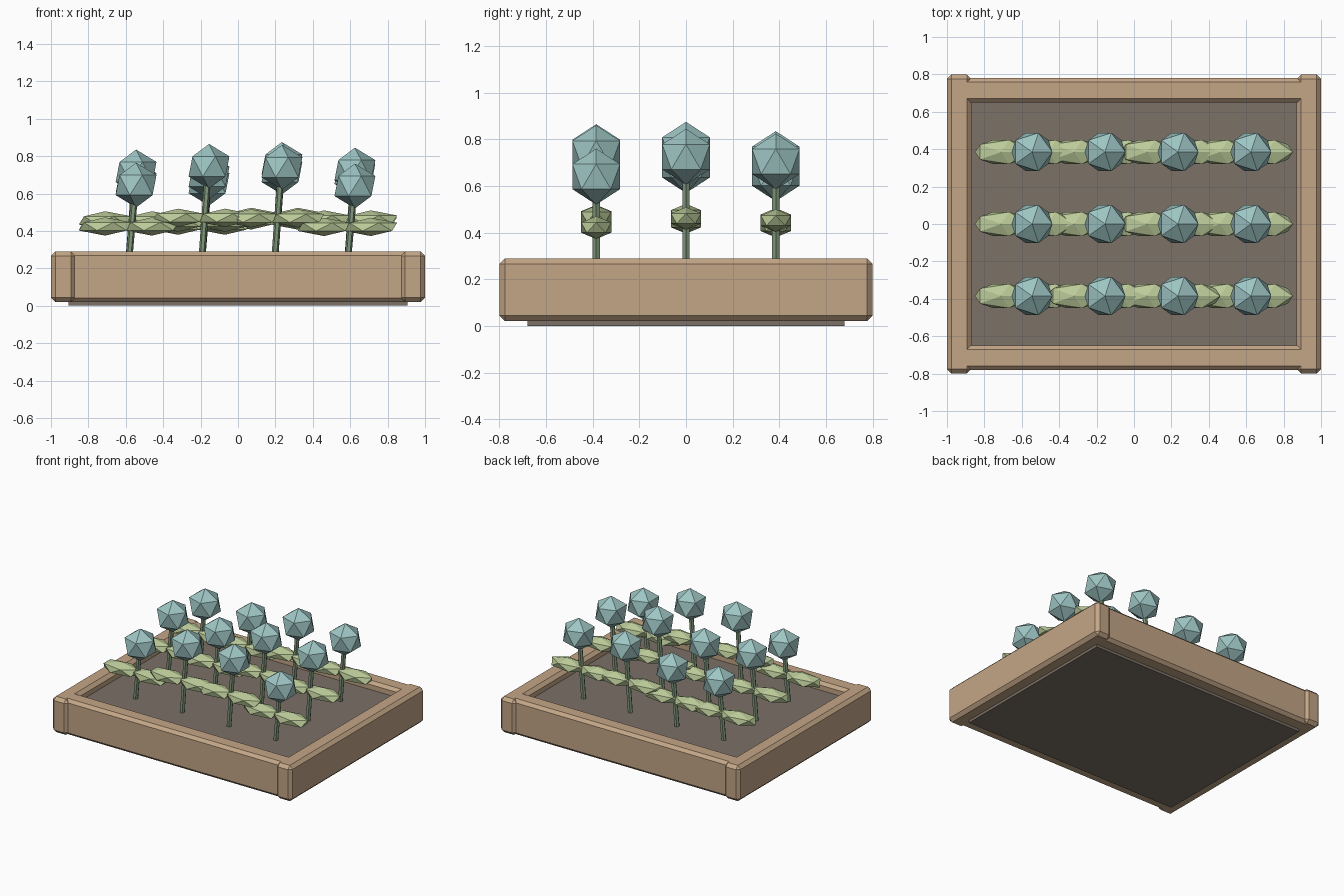
import bpy, bmesh
from mathutils import Vector, Matrix

if "Cube" in bpy.data.objects:
    bpy.data.objects.remove(bpy.data.objects["Cube"])


def material(name, rgb):
    m = bpy.data.materials.new(name)
    m.diffuse_color = (*rgb, 1)
    m.use_nodes = True
    m.node_tree.nodes["Principled BSDF"].inputs["Base Color"].default_value = m.diffuse_color
    return m


WOOD = material("wood", (0.55, 0.38, 0.24))
SOIL = material("soil", (0.20, 0.165, 0.135))
STEM = material("stem_green", (0.22, 0.32, 0.20))
LEAF = material("leaf_green", (0.50, 0.60, 0.32))
HEAD = material("head_blue_green", (0.34, 0.56, 0.55))


def finish(name, bm, mat):
    me = bpy.data.meshes.new(name)
    bm.to_mesh(me)
    bm.free()
    me.materials.append(mat)
    ob = bpy.data.objects.new(name, me)
    bpy.context.collection.objects.link(ob)
    return ob


def box(name, lo, hi, mat, bevel=0):
    lo, hi = Vector(lo), Vector(hi)
    bm = bmesh.new()
    bmesh.ops.create_cube(bm, size=1, matrix=Matrix.Translation((lo + hi) / 2)
                          @ Matrix.Diagonal((*(hi - lo), 1)))
    ob = finish(name, bm, mat)
    if bevel:
        mod = ob.modifiers.new("chamfer", 'BEVEL')
        mod.width = bevel
        mod.segments = 1
    return ob


def blob(name, centre, radii, mat):
    bm = bmesh.new()
    bmesh.ops.create_icosphere(bm, subdivisions=1, radius=1,
                               matrix=Matrix.Translation(centre) @ Matrix.Diagonal((*radii, 1)))
    return finish(name, bm, mat)


def stem(name, a, b, radius):
    a, b = Vector(a), Vector(b)
    d = b - a
    bm = bmesh.new()
    bmesh.ops.create_cone(bm, cap_ends=True, segments=6, radius1=radius, radius2=radius,
                          depth=d.length,
                          matrix=Matrix.Translation((a + b) / 2)
                          @ d.to_track_quat('Z', 'Y').to_matrix().to_4x4())
    return finish(name, bm, STEM)


# Raised bed: chamfered boards around a soil block
for side, s in (("left", -1), ("right", 1)):
    x0, x1 = sorted((s * 0.87, s * 1.0))
    box(f"{side}_board", (x0, -0.8, 0.02), (x1, 0.8, 0.29), WOOD, 0.024)
for side, s in (("front", -1), ("back", 1)):
    y0, y1 = sorted((s * 0.65, s * 0.78))
    box(f"{side}_board", (-0.92, y0, 0.02), (0.92, y1, 0.29), WOOD, 0.022)
GROUND = 0.23
box("soil", (-0.905, -0.68, 0), (0.905, 0.68, GROUND), SOIL)

# Plants: head-centre heights per row, from left to right
rows = {"front": (-0.385, (0.645, 0.745, 0.74, 0.64)),
        "middle": (0.0, (0.715, 0.69, 0.755, 0.725)),
        "back": (0.385, (0.655, 0.655, 0.715, 0.705))}
for row, (y, heights) in rows.items():
    for i, z in enumerate(heights):
        x = -0.585 + 0.39 * i
        tag = f"{row}_{i + 1}"
        stem(f"stem_{tag}", (x - 0.002, y, GROUND - 0.03), (x + 0.037, y, z), 0.018)
        blob(f"flower_head_{tag}", (x + 0.04, y, z), (0.122, 0.12, 0.12), HEAD)
        leaf_z = GROUND + 0.46 * (z - GROUND)
        for side, s in (("left", -1), ("right", 1)):
            blob(f"{side}_leaf_{tag}", (x + s * 0.125, y, leaf_z + 0.003),
                 (0.157, 0.076, 0.049), LEAF)
